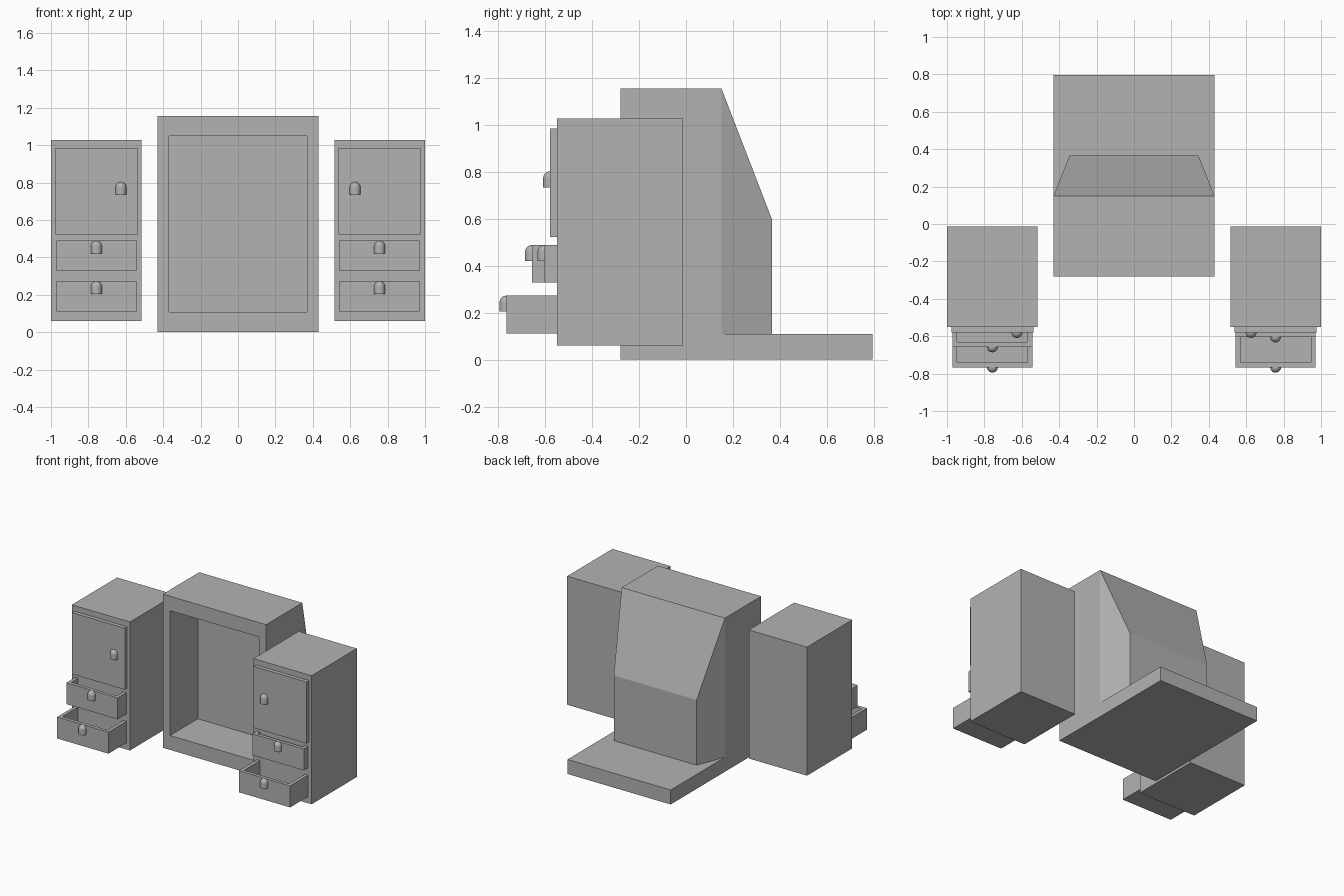
import bpy, bmesh, math
from mathutils import Vector

cube = bpy.data.objects.get("Cube")
if cube:
    bpy.data.objects.remove(cube, do_unlink=True)

grey = bpy.data.materials.new("plain_grey")
grey.use_nodes = True
grey.diffuse_color = (0.45, 0.45, 0.45, 1)
grey.node_tree.nodes["Principled BSDF"].inputs["Base Color"].default_value = (0.45, 0.45, 0.45, 1)


def finish(name, bm, smooth=False):
    bmesh.ops.recalc_face_normals(bm, faces=bm.faces)
    mesh = bpy.data.meshes.new(name)
    bm.to_mesh(mesh)
    bm.free()
    mesh.materials.append(grey)
    obj = bpy.data.objects.new(name, mesh)
    bpy.context.collection.objects.link(obj)
    if smooth:
        bpy.ops.object.select_all(action='DESELECT')
        obj.select_set(True)
        bpy.context.view_layer.objects.active = obj
        bpy.ops.object.shade_smooth_by_angle(angle=math.radians(40))
    return obj


def box_mesh(x, y, z):
    """Box from (low, high) ranges on each axis."""
    bm = bmesh.new()
    bmesh.ops.create_cube(bm, size=1)
    for v in bm.verts:
        v.co = [r[0] if c < 0 else r[1] for c, r in zip(v.co, (x, y, z))]
    bm.normal_update()
    return bm


def recess(bm, direction, rim, depth, z_limits=None):
    """Sink a pocket into the face that looks along direction."""
    d = Vector(direction)
    face = max(bm.faces, key=lambda f: f.normal.dot(d))
    bmesh.ops.inset_individual(bm, faces=[face], thickness=rim)
    if z_limits:
        for v in face.verts:
            v.co.z = min(max(v.co.z, z_limits[0]), z_limits[1])
    floor = bmesh.ops.extrude_discrete_faces(bm, faces=[face])["faces"][0]
    bmesh.ops.translate(bm, verts=floor.verts, vec=-d * depth)


def knob(name, x, y, top):
    """Half-round pull with a domed top and flat underside."""
    r, height = 0.029, 0.068
    bm = bmesh.new()
    profile = [(0, 0), (r, 0)]
    for i in range(9):
        a = math.pi / 2 * i / 8
        profile.append((r * math.cos(a), height - r + r * math.sin(a)))
    verts = [bm.verts.new((px, 0, pz)) for px, pz in profile]
    edges = [bm.edges.new(pair) for pair in zip(verts, verts[1:])]
    bmesh.ops.spin(bm, geom=verts + edges, axis=(0, 0, 1), cent=(0, 0, 0),
                   angle=-math.pi, steps=16)
    bmesh.ops.remove_doubles(bm, verts=bm.verts, dist=0.0005)
    bmesh.ops.holes_fill(bm, edges=[e for e in bm.edges if e.is_boundary], sides=0)
    finish(name, bm, smooth=True).location = (x, y, top - height)


# Central surround with a deep opening in the front
bm = box_mesh((-0.43, 0.43), (-0.28, 0.151), (0, 1.157))
recess(bm, (0, -1, 0), 0.085, 0.33, (0.108, 1.048))
finish("surround", bm)

# Tapered housing behind the surround
bm = box_mesh((-0.43, 0.43), (0.151, 0.366), (0.109, 1.157))
for v in bm.verts:
    if v.co.y > 0.3:
        v.co.x *= 0.345 / 0.43
        v.co.z = min(v.co.z, 0.6)
finish("rear_housing", bm)

# Low platform at the back
finish("rear_platform", box_mesh((-0.43, 0.43), (0.151, 0.796), (0, 0.109)))

# Side cabinets, each with a door and two pulled-out drawers
FACE, WALL, MID = -0.551, 0.036, 0.757
for side, s, upper_front in (("left", 1, -0.604), ("right", -1, -0.657)):
    def span(half):
        return (s * MID - half, s * MID + half)

    finish(side + "_cabinet", box_mesh(span(0.242), (FACE, -0.013), (0.06, 1.028)))
    finish(side + "_door", box_mesh(span(0.22), (-0.58, FACE), (0.523, 0.986)))
    knob(side + "_door_knob", s * 0.626, -0.58, 0.803)

    for level, front, low, high in (("upper", upper_front, 0.328, 0.489),
                                    ("lower", -0.766, 0.111, 0.273)):
        bm = box_mesh(span(0.214), (front, FACE + WALL), (low, high))
        recess(bm, (0, 0, 1), WALL, high - low - WALL)
        finish(f"{side}_{level}_drawer", bm)
        knob(f"{side}_{level}_drawer_knob", s * MID, front, high)
